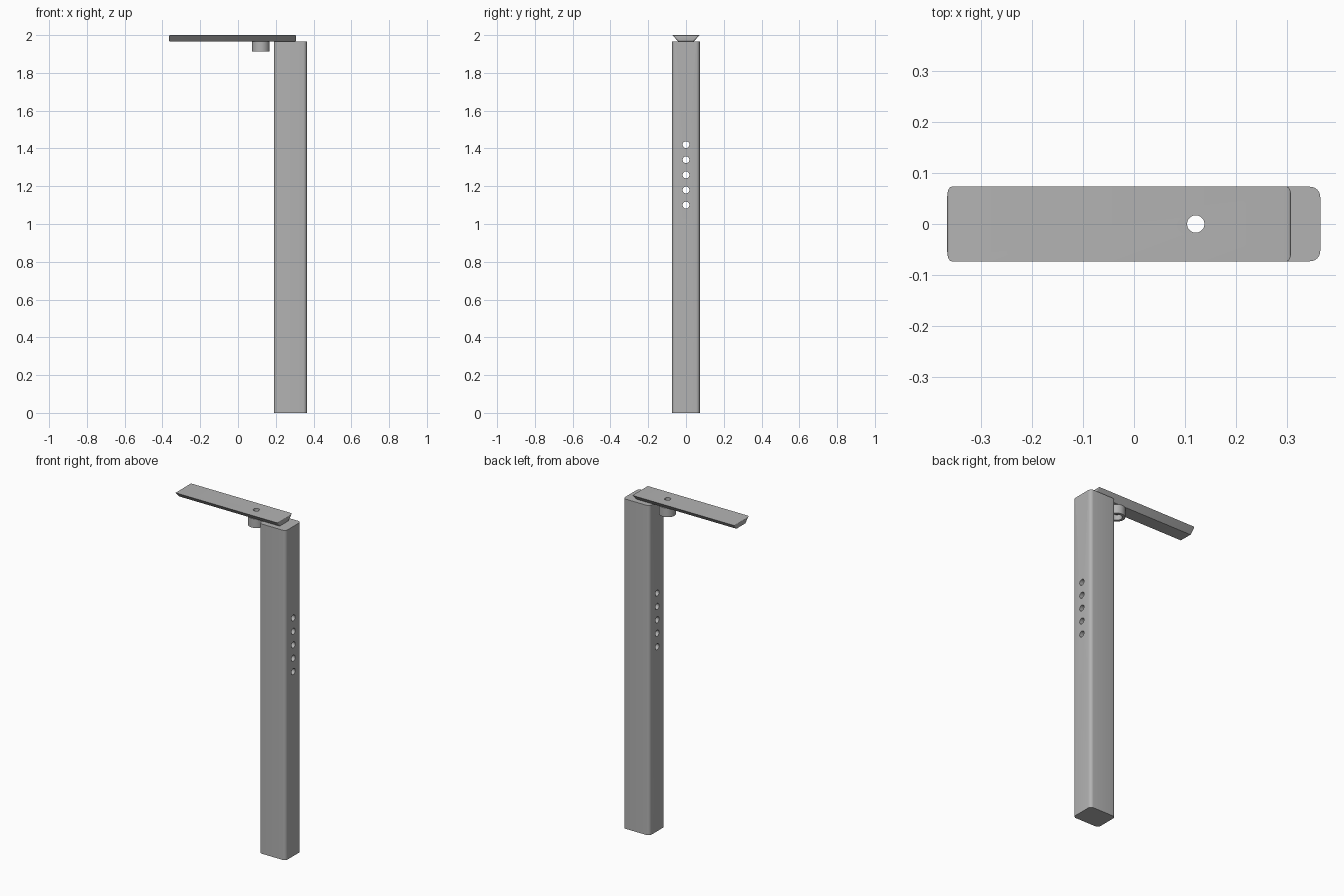
import bpy, bmesh, math

if "Cube" in bpy.data.objects:
    bpy.data.objects.remove(bpy.data.objects["Cube"])

grey = bpy.data.materials.new("satin grey")
grey.diffuse_color = (0.45, 0.45, 0.45, 1)
grey.use_nodes = True
grey.node_tree.nodes["Principled BSDF"].inputs["Base Color"].default_value = grey.diffuse_color


def finish(name, bm):
    bmesh.ops.recalc_face_normals(bm, faces=bm.faces)
    me = bpy.data.meshes.new(name)
    bm.to_mesh(me)
    bm.free()
    me.materials.append(grey)
    ob = bpy.data.objects.new(name, me)
    bpy.context.collection.objects.link(ob)
    return ob


def cylinder(name, radius, depth, loc, along_x=False, segments=32):
    bm = bmesh.new()
    bmesh.ops.create_cone(bm, cap_ends=True, segments=segments,
                          radius1=radius, radius2=radius, depth=depth)
    ob = finish(name, bm)
    ob.location = loc
    if along_x:
        ob.rotation_euler.y = math.pi / 2
    return ob


def cut(target, cutter):
    cutter.hide_render = True
    cutter.hide_viewport = True
    mod = target.modifiers.new("cut", 'BOOLEAN')
    mod.operation = 'DIFFERENCE'
    mod.solver = 'EXACT'
    mod.object = cutter


def smooth(ob):
    bpy.ops.object.select_all(action='DESELECT')
    ob.select_set(True)
    bpy.context.view_layer.objects.active = ob
    bpy.ops.object.shade_smooth_by_angle(angle=math.radians(30))


def prism(bm, section, x0, x1):
    # Extrude a y-z section along x
    a = [bm.verts.new((x0, y, z)) for y, z in section]
    face = bm.faces.new(a)
    ext = bmesh.ops.extrude_face_region(bm, geom=[face])
    for v in ext["geom"]:
        if isinstance(v, bmesh.types.BMVert):
            v.co.x = x1


# Upright post with rounded vertical edges
bm = bmesh.new()
prism(bm, [(-.073, 0), (.073, 0), (.073, 1.966), (-.073, 1.966)], .19, .365)
upright = [e for e in bm.edges if abs(e.verts[0].co.z - e.verts[1].co.z) > 1]
bmesh.ops.bevel(bm, geom=upright, offset=.02, segments=6, profile=.5, affect='EDGES')
post = finish("post", bm)

# Row of adjustment holes through the post
for i in range(5):
    cut(post, cylinder("post_hole_cutter", .018, .5, (.28, 0, 1.1 + .08 * i), True))

# Top arm with a dovetail section and softened ends
bm = bmesh.new()
prism(bm, [(-.073, 2), (.073, 2), (.04, 1.966), (-.04, 1.966)], -.366, .308)
ends = [e for e in bm.edges if abs(e.verts[0].co.x - e.verts[1].co.x) < .01]
bmesh.ops.bevel(bm, geom=ends, offset=.008, segments=4, profile=.5, affect='EDGES')
arm = finish("top_arm", bm)
cut(arm, cylinder("arm_hole_cutter", .017, .3, (.121, 0, 1.98)))

# Boss under the arm, bored through and widened from below
boss = cylinder("boss", .046, .054, (.121, 0, 1.939), segments=48)
cut(boss, cylinder("boss_bore_cutter", .017, .3, (.121, 0, 1.94)))
cut(boss, cylinder("boss_recess_cutter", .03, .06, (.121, 0, 1.915)))

for part in (post, arm, boss):
    smooth(part)
